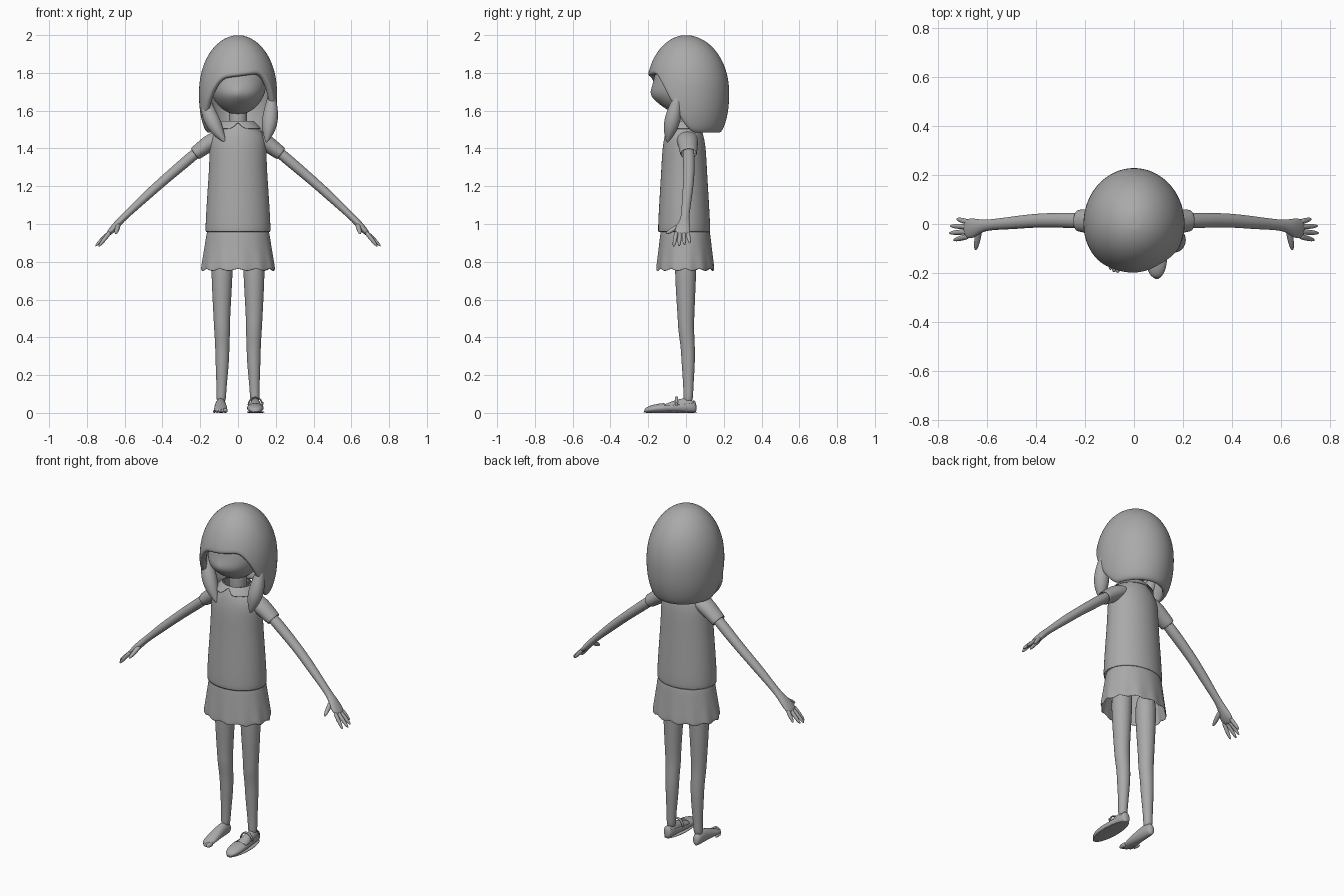
import bpy, bmesh
from math import sin, cos, exp, pi, radians, sqrt
from mathutils import Vector

cube = bpy.data.objects.get("Cube")
if cube:
    bpy.data.objects.remove(cube)

clay = bpy.data.materials.new("plain_grey")
clay.use_nodes = True
clay.diffuse_color = (0.4, 0.4, 0.4, 1)
clay.node_tree.nodes["Principled BSDF"].inputs["Base Color"].default_value = clay.diffuse_color

ACROSS, FORWARD, UP = Vector((1, 0, 0)), Vector((0, -1, 0)), Vector((0, 0, 1))
SIDES = {"left": 1, "right": -1}


def finish(name, bm, thick=0):
    """Make a smooth object from a bmesh, as a thin shell when thick is given."""
    bmesh.ops.recalc_face_normals(bm, faces=bm.faces)
    for face in bm.faces:
        face.smooth = True
    mesh = bpy.data.meshes.new(name)
    bm.to_mesh(mesh)
    bm.free()
    mesh.materials.append(clay)
    obj = bpy.data.objects.new(name, mesh)
    bpy.context.collection.objects.link(obj)
    if thick:
        shell = obj.modifiers.new("Thickness", "SOLIDIFY")
        shell.thickness = thick
        shell.offset = -1
    smooth = obj.modifiers.new("Smooth", "SUBSURF")
    smooth.levels = smooth.render_levels = 2
    return obj


def surface(name, rows, caps=(), thick=0, cut=None):
    """Bridge closed rows of points; cap chosen rows; drop faces that match cut."""
    bm = bmesh.new()
    loops = [[bm.verts.new(point) for point in row] for row in rows]
    for lower, upper in zip(loops, loops[1:]):
        for i in range(len(lower)):
            bm.faces.new((lower[i - 1], lower[i], upper[i], upper[i - 1]))
    for index in caps:
        bm.faces.new(loops[index])
    if cut:
        doomed = [face for face in bm.faces if cut(face.calc_center_median())]
        bmesh.ops.delete(bm, geom=doomed, context="FACES")
    return finish(name, bm, thick)


def circle(count):
    return [2 * pi * i / count for i in range(count)]


def tube(name, rings, side=ACROSS, flip=1, axis=None, count=16, thick=0, cut=None):
    """Loft rings (x, y, z, radius along side, other radius); a fixed axis keeps rings parallel."""
    swell = 3 / (2 + cos(2 * pi / count))
    centres = [Vector((ring[0] * flip, ring[1], ring[2])) for ring in rings]
    rows = []
    for k, ring in enumerate(rings):
        along = axis or (centres[min(k + 1, len(rings) - 1)] - centres[max(k - 1, 0)]).normalized()
        u = (side - along * along.dot(side)).normalized()
        v = along.cross(u)
        rows.append([centres[k] + swell * (u * cos(a) * ring[3] + v * sin(a) * ring[-1])
                     for a in circle(count)])
    open_ended = thick and not cut
    return surface(name, rows, () if open_ended else (0, -1), thick, cut)


def digit(name, base, tip, radius, flip):
    """A finger or toe with a rounded tip."""
    base, tip = Vector(base), Vector(tip)
    rings = [(*base.lerp(tip, f), radius * (1 - 0.7 * f ** 6)) for f in (0, 0.4, 0.8, 1)]
    tube(name, rings, ACROSS if "thumb" in name else FORWARD.cross(UP) if "toe" in name else FORWARD,
         flip, count=10)


def foot_form(name, profile, flip, **options):
    """Loft (y, half width, half height) from heel to toe, resting on the ground."""
    tube(name, [(0.092, y, h, w, h) for y, w, h in profile], flip=flip, axis=FORWARD, **options)


# Head: an egg with a rounded muzzle pushed forward
bm = bmesh.new()
bmesh.ops.create_uvsphere(bm, u_segments=32, v_segments=20, radius=1)
for vert in bm.verts:
    x, y, z = vert.co
    height = 1.755 + 0.175 * z
    muzzle = 0.03 * exp(-((height - 1.675) / 0.055) ** 2) * max(0, -y)
    nose = 0.008 * exp(-(x / 0.12) ** 2 - ((height - 1.69) / 0.03) ** 2) * (y < 0)
    vert.co = (0.152 * x, 0.15 * y - 0.02 - muzzle - nose, height)
finish("head", bm)
tube("neck", [(0, 0, z, 0.048) for z in (1.45, 1.55, 1.65)])

# Shirt body, open at the hem and neckline
torso = [(0.95, 0.175, 0.141), (1.15, 0.163, 0.129), (1.3, 0.152, 0.12), (1.4, 0.151, 0.115),
         (1.46, 0.145, 0.105), (1.5, 0.116, 0.092), (1.53, 0.083, 0.077), (1.545, 0.074, 0.07)]
tube("shirt", [(0, -0.01, *level) for level in torso], axis=UP, count=24, thick=0.01)

# Collar flaps, notched at the front middle
rows = []
for drop in (0, 0.4, 1):
    row = []
    for a in circle(40):
        flap = drop * (1 - 0.9 * exp(-((a - 1.5 * pi) / 0.16) ** 2))
        reach = 0.083 + 0.04 * flap
        row.append((reach * cos(a), 0.88 * reach * sin(a) - 0.01, 1.548 - 0.043 * flap))
    rows.append(row)
surface("collar", rows, thick=0.006)

# Skirt with a rippled hem
rows = []
for t in (0, 0.25, 0.5, 0.75, 1):
    row = []
    for a in circle(72):
        ripple = 1 + 0.02 * t * t * sin(12 * a)
        row.append(((0.164 + 0.032 * t) * ripple * cos(a),
                    (0.13 + 0.024 * t) * ripple * sin(a) - 0.004,
                    0.965 - 0.21 * t + 0.006 * t * cos(12 * a)))
    rows.append(row)
surface("skirt", rows, thick=0.006)


# Hair: a dome whose lower edge lifts over the face
def hair_edge(angle):
    """Height of the hair's lower edge, with angle zero at the front."""
    fall = min(1, max(0, (abs(angle - 0.1) - radians(25)) / radians(75)))
    fall = fall * fall * (3 - 2 * fall)
    return 1.475 + (1 - fall) * (0.31 + 0.025 * sin(angle))


rows = []
for step in range(13):
    row = []
    for turn in circle(48):
        angle = turn - pi
        low = hair_edge(angle)
        z = low + (1.999 - low) * sin(step / 12 * pi / 2)
        if z > 1.7:
            spread = sqrt(1 - ((z - 1.7) / 0.3) ** 2)
        else:
            spread = 1 - 0.2 * ((1.7 - z) / 0.23) ** 2.6
        depth = 0.212 if cos(angle) > 0 else 0.23
        row.append((0.208 * spread * sin(angle), -depth * spread * cos(angle), z))
    rows.append(row)
surface("hair_cap", rows, caps=(-1,), thick=0.035)

# Locks hanging in front of the shoulders; the right one curls further in
for label, curl in (("left", 0.03), ("right", 0.115)):
    rings = []
    for step in range(9):
        t = step / 8
        radius = 0.042 * sin(pi * (0.1 + 0.87 * t ** 1.5))
        rings.append((0.18 - curl * t * t, -0.03 - 0.07 * t, 1.73 - 0.3 * t, radius))
    tube(label + "_lock", rings, flip=SIDES[label])

# Limb shapes, shared by both sides
sleeve = [(0.1, 0.005, 1.455, 0.058, 0.042), (0.15, 0.01, 1.43, 0.054, 0.045),
          (0.19, 0.012, 1.4, 0.048, 0.04), (0.23, 0.014, 1.37, 0.045, 0.037)]
arm = [(0.17, 0.012, 1.42, 0.034, 0.03), (0.3, 0.016, 1.31, 0.03, 0.028), (0.4, 0.015, 1.225, 0.028, 0.025),
       (0.5, 0.004, 1.135, 0.026, 0.024), (0.6, -0.004, 1.04, 0.02, 0.017), (0.635, -0.01, 1.005, 0.03, 0.019),
       (0.665, -0.018, 0.97, 0.043, 0.018), (0.695, -0.022, 0.94, 0.036, 0.011)]
leg = [(0.083, 0, 0.9, 0.06), (0.085, -0.003, 0.7, 0.055), (0.086, 0, 0.5, 0.043), (0.084, 0, 0.44, 0.042),
       (0.083, 0.01, 0.35, 0.037), (0.083, 0.012, 0.27, 0.036), (0.088, 0.013, 0.11, 0.024),
       (0.09, 0.01, 0.05, 0.027)]
foot = [(0.048, 0.014, 0.025), (0.025, 0.027, 0.04), (-0.04, 0.029, 0.038),
        (-0.12, 0.037, 0.021), (-0.18, 0.028, 0.009)]
shoe = [(0.056, 0.014, 0.026), (0.04, 0.03, 0.036), (-0.04, 0.036, 0.032),
        (-0.11, 0.046, 0.027), (-0.19, 0.041, 0.021), (-0.223, 0.014, 0.01)]

for label, flip in SIDES.items():
    tube(label + "_sleeve", sleeve, FORWARD, flip, thick=0.008)
    tube(label + "_arm", arm, FORWARD, flip)
    tube(label + "_leg", leg, flip=flip, axis=UP)
    foot_form(label + "_foot", foot, flip)
    # Fingers fan out from the palm, longest in the middle
    for i, finger in enumerate(("index", "middle", "ring", "little")):
        tip = (0.757 - 0.011 * (i - 1.3) ** 2, 0.029 * i - 0.066, 0.88 + 0.002 * i * i)
        digit(f"{label}_{finger}_finger", (0.675, 0.019 * i - 0.05, 0.96), tip, 0.011, flip)
    digit(label + "_thumb", (0.632, -0.02, 1), (0.648, -0.107, 0.948), 0.013, flip)

# Bare right foot: toes shrink toward the outside
for i, toe in enumerate(("big", "second", "third", "fourth", "small")):
    radius = 0.013 - 0.0014 * i
    x, y = 0.067 + 0.0145 * i, 0.003 * i * i - 0.2
    digit(f"right_{toe}_toe", (x, y + 0.05, radius), (x, y, radius), radius, SIDES["right"])

# Slip-on left shoe: shell with an opening, sole, strap and button
foot_form("left_shoe", shoe, SIDES["left"], thick=0.005,
          cut=lambda centre: -0.1 < centre.y < 0.03 and centre.z > 0.045)
tube("shoe_sole", [(0.093, -0.084, z, w, w + 0.095) for z, w in ((0, 0.042), (0.002, 0.047), (0.01, 0.047))],
     axis=UP, count=24)
strap = [pi * i / 10 for i in range(11)]
tube("shoe_strap", [(0.092 + 0.038 * cos(a), -0.05, 0.038 + 0.045 * sin(a), 0.008, 0.004) for a in strap],
     FORWARD, count=8)
tube("strap_button", [(x, -0.05, 0.05, 0.007) for x in (0.128, 0.132, 0.136)], FORWARD, count=10)
